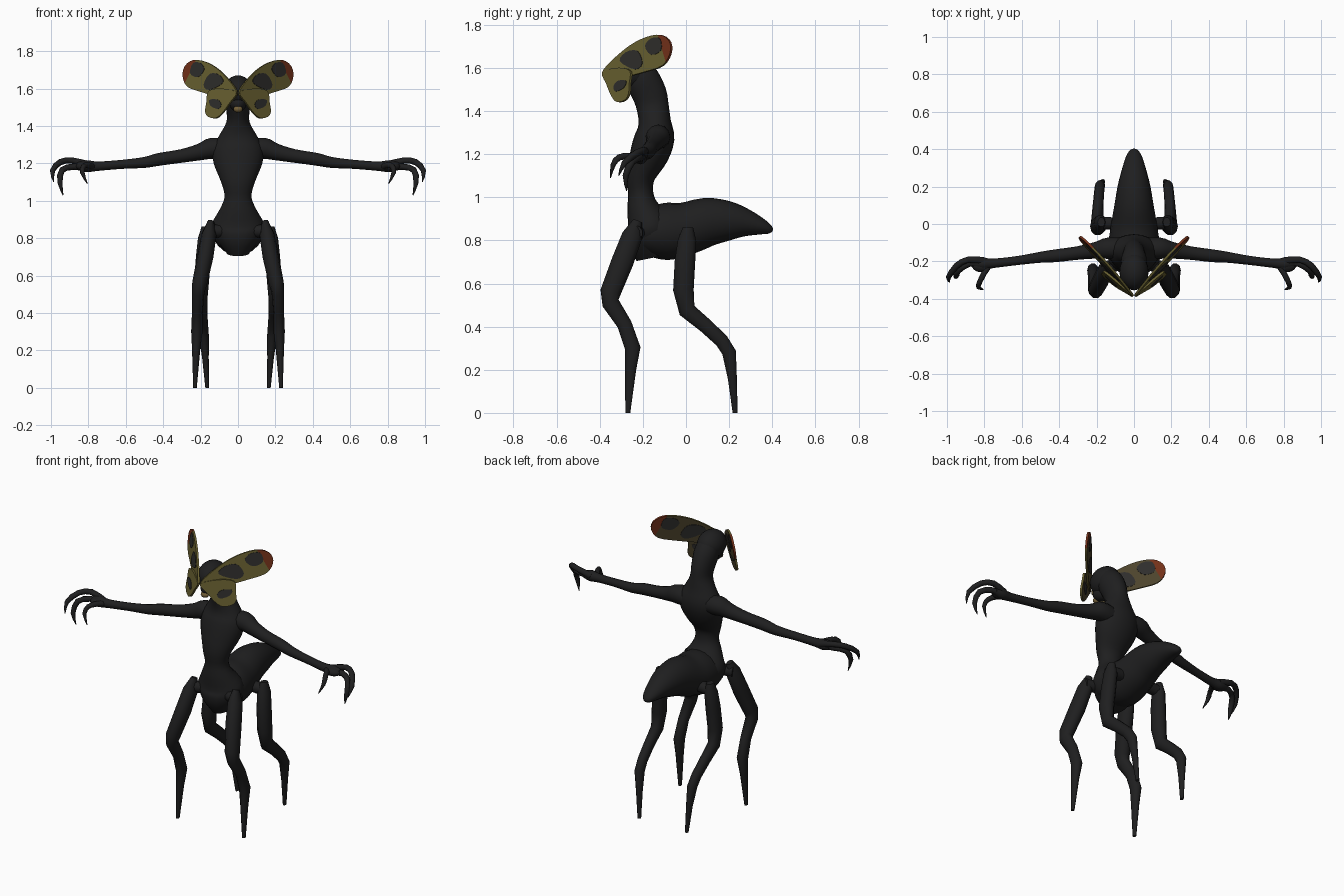
import bpy, bmesh, math
from mathutils import Vector, Matrix

old = bpy.data.objects.get("Cube")
if old:
    bpy.data.objects.remove(old, do_unlink=True)


def material(name, rgb):
    m = bpy.data.materials.new(name)
    m.use_nodes = True
    m.diffuse_color = (*rgb, 1)
    m.node_tree.nodes["Principled BSDF"].inputs["Base Color"].default_value = (*rgb, 1)
    return m


BLACK = material("charcoal skin", (0.0135, 0.0135, 0.014))
OLIVE = material("olive wing", (0.14, 0.118, 0.03))
BROWN = material("brown wing back", (0.075, 0.058, 0.025))
RED = material("rust red tip", (0.17, 0.03, 0.01))
SPOT = material("dark wing spot", (0.028, 0.027, 0.025))
TAN = material("tan mouth", (0.17, 0.115, 0.04))


def finish(name, bm, mats, angle=50):
    bmesh.ops.recalc_face_normals(bm, faces=bm.faces)
    me = bpy.data.meshes.new(name)
    bm.to_mesh(me)
    bm.free()
    ob = bpy.data.objects.new(name, me)
    bpy.context.collection.objects.link(ob)
    for m in mats:
        me.materials.append(m)
    bpy.ops.object.select_all(action="DESELECT")
    ob.select_set(True)
    bpy.context.view_layer.objects.active = ob
    bpy.ops.object.shade_smooth_by_angle(angle=math.radians(angle))


def spline(pts, steps, closed=False):
    """Catmull-Rom through tuples of any length."""
    pts = [Vector(p) for p in pts]
    n = len(pts)
    out = []
    for i in range(n if closed else n - 1):
        pick = [pts[j % n if closed else min(max(j, 0), n - 1)] for j in range(i - 1, i + 3)]
        a, b, c, d = pick
        for k in range(steps):
            t = k / steps
            out.append(0.5 * (2 * b + (c - a) * t + (2 * a - 5 * b + 4 * c - d) * t ** 2
                              + (3 * b - a - 3 * c + d) * t ** 3))
    return out if closed else out + [pts[-1]]


def tube(name, pts, side=(1, 0, 0), sides=16, steps=3):
    """Loft of ellipses; each point is x, y, z, radius along side, radius across."""
    pts = spline(pts, steps)
    bm = bmesh.new()
    rings = []
    for i, p in enumerate(pts):
        tan = pts[min(i + 1, len(pts) - 1)] - pts[max(i - 1, 0)]
        tan = Vector(tan[:3]).normalized()
        u = Vector(side)
        u = (u - tan * u.dot(tan)).normalized()
        v = tan.cross(u)
        c = Vector(p[:3])
        rings.append([bm.verts.new(c + u * p[3] * math.cos(a) + v * p[4] * math.sin(a))
                      for a in (2 * math.pi * k / sides for k in range(sides))])
    for r, q in zip(rings, rings[1:]):
        for k in range(sides):
            j = (k + 1) % sides
            bm.faces.new((r[k], r[j], q[j], q[k]))
    bm.faces.new(rings[0])
    bm.faces.new(rings[-1])
    finish(name, bm, [BLACK])


def limb(name, pts, s, sides=10, steps=1, side=(1, 0, 0), flat=1.0):
    """Tube from x, y, z, radius, mirrored by s and flattened along side."""
    tube(name, [(s * x, y, z, r * flat, r) for x, y, z, r in pts], side, sides, steps)


def ball(name, centre, radii, mat=BLACK):
    bm = bmesh.new()
    bmesh.ops.create_uvsphere(bm, u_segments=20, v_segments=12, radius=1,
                              matrix=Matrix.Translation(centre) @ Matrix.Diagonal((*radii, 1)))
    finish(name, bm, [mat])


def plate(name, outline, slope, thick, s, mats, cut=None):
    """Thin swept-back panel from x, z points: front, tip beyond the cut, and back colours."""
    bm = bmesh.new()
    lean = 0.2
    nrm = Vector((slope, -1, lean)).normalized()
    ring = [Vector((x, -0.365 + slope * x + lean * (z - 1.7), z))
            for x, z in spline(outline, 3, True)]
    bm.faces.new([bm.verts.new(p - nrm * thick / 2) for p in ring])
    if cut:
        co, no = Vector((cut[0], 0, cut[1])), Vector((cut[2], 0, cut[3]))
        bmesh.ops.bisect_plane(bm, geom=bm.verts[:] + bm.edges[:] + bm.faces[:],
                               plane_co=co, plane_no=no, dist=1e-5)
        for f in bm.faces:
            f.material_index = int((f.calc_center_median() - co).dot(no) > 0)
    ext = bmesh.ops.extrude_face_region(bm, geom=bm.faces[:], use_keep_orig=True)
    bmesh.ops.translate(bm, vec=nrm * thick,
                        verts=[g for g in ext["geom"] if isinstance(g, bmesh.types.BMVert)])
    bmesh.ops.recalc_face_normals(bm, faces=bm.faces)
    for f in bm.faces:
        if len(mats) > 1 and f.material_index == 0 and f.normal.dot(nrm) < -0.5:
            f.material_index = 2
    bmesh.ops.scale(bm, vec=(s, 1, 1), verts=bm.verts)
    finish(name, bm, mats, 30)


# Torso and neck, from the hips up: y, z, half width, half depth
torso = [(-.15, .72, .06, .08), (-.165, .80, .12, .11), (-.17, .87, .142, .105),
         (-.20, .95, .10, .075), (-.21, 1.02, .072, .058), (-.21, 1.1, .09, .068),
         (-.17, 1.2, .13, .09), (-.145, 1.28, .135, .092), (-.145, 1.35, .1, .075),
         (-.155, 1.42, .062, .075), (-.17, 1.48, .062, .08), (-.205, 1.55, .07, .08),
         (-.24, 1.61, .06, .06)]
tube("torso", [(0, *p) for p in torso], sides=20)

# Head, jaw and mouth
ball("head", (0, -.255, 1.585), (.078, .1, .086))
ball("jaw", (0, -.285, 1.52), (.045, .06, .045))
ball("mouth", (0, -.33, 1.49), (.025, .02, .018), TAN)

# Abdomen, front to tail: y, z, half width, half height
abdomen = [(-.26, .83, .05, .04), (-.2, .83, .125, .095), (-.1, .84, .135, .132),
           (0, .855, .122, .122), (.1, .885, .105, .113), (.2, .89, .088, .092),
           (.28, .881, .068, .064), (.355, .862, .045, .036), (.39, .848, .025, .019),
           (.4, .842, .006, .005)]
tube("abdomen", [(0, *p) for p in abdomen], sides=20)

for s, tag in ((1, "left"), (-1, "right")):
    # Legs with short hip pegs
    limb(tag + "_front_hip", [(.05, -.21, .84, .035), (.17, -.235, .835, .035)], s, side=(0, 0, 1))
    limb(tag + "_front_leg", [(.145, -.225, .89, .022), (.155, -.25, .82, .05),
                              (.175, -.295, .7, .054), (.205, -.35, .56, .05),
                              (.213, -.35, .51, .042), (.217, -.285, .41, .036),
                              (.22, -.247, .3, .038), (.224, -.257, .2, .027),
                              (.23, -.27, 0, .012)], s, flat=.8)
    limb(tag + "_rear_hip", [(.05, 0, .82, .035), (.18, .005, .81, .035)], s, side=(0, 0, 1))
    limb(tag + "_rear_leg", [(.175, .01, .86, .025), (.178, .005, .8, .045),
                             (.185, -.005, .7, .05), (.195, -.012, .57, .05),
                             (.197, .005, .475, .042), (.193, .09, .405, .036),
                             (.187, .165, .335, .034), (.183, .2, .28, .034),
                             (.174, .215, .16, .022), (.165, .228, 0, .012)], s, flat=.8)

    # Arm, palm and clawed fingers
    limb(tag + "_arm", [(.06, -.13, 1.275, .055), (.14, -.13, 1.28, .057), (.2, -.14, 1.262, .045),
                        (.3, -.155, 1.24, .036), (.42, -.17, 1.222, .034), (.5, -.178, 1.205, .029),
                        (.62, -.195, 1.195, .024), (.75, -.21, 1.185, .025),
                        (.81, -.212, 1.185, .032), (.86, -.21, 1.185, .02)], s, 12, 3, (0, 0, 1))
    ball(tag + "_palm", (s * .815, -.222, 1.184), (.052, .036, .026))
    fingers = {
        "upper_finger": [(.8, -.2, 1.19, .022), (.885, -.19, 1.215, .017), (.95, -.225, 1.207, .017),
                         (.992, -.285, 1.16, .014), (.985, -.312, 1.1, .002)],
        "lower_finger": [(.8, -.215, 1.178, .022), (.88, -.212, 1.182, .017), (.94, -.25, 1.165, .017),
                         (.952, -.28, 1.1, .014), (.935, -.275, 1.03, .002)],
        "thumb": [(.77, -.21, 1.18, .02), (.8, -.26, 1.19, .016), (.825, -.31, 1.185, .015),
                  (.832, -.338, 1.15, .012), (.805, -.35, 1.09, .002)]}
    for name, pts in fingers.items():
        limb(f"{tag}_{name}", pts, s, 8, 2, (0, 1, 0.2))

    # Face wings: upper and lower panels with spots
    wing = [OLIVE, RED, BROWN]
    plate(tag + "_upper_wing", [(.005, 1.575), (.03, 1.625), (.1, 1.7), (.17, 1.742), (.235, 1.752),
                                (.28, 1.72), (.292, 1.665), (.268, 1.61), (.2, 1.583), (.12, 1.56),
                                (.05, 1.55)], 1.03, .012, s, wing, (.246, 1.69, .9, .43))
    plate(tag + "_lower_wing", [(.005, 1.58), (.09, 1.6), (.155, 1.585), (.165, 1.53), (.172, 1.475),
                                (.155, 1.448), (.115, 1.442), (.08, 1.47), (.04, 1.525)],
          .85, .012, s, wing)
    plate(tag + "_inner_spot", [(.075, 1.63), (.095, 1.672), (.145, 1.678), (.178, 1.62), (.15, 1.592)],
          1.03, .017, s, [SPOT])
    plate(tag + "_outer_spot", [(.175, 1.7), (.195, 1.735), (.235, 1.735), (.25, 1.68), (.21, 1.66)],
          1.03, .017, s, [SPOT])
    plate(tag + "_lower_spot", [(.085, 1.515), (.105, 1.54), (.148, 1.538), (.14, 1.505), (.1, 1.49)],
          .85, .017, s, [SPOT])
